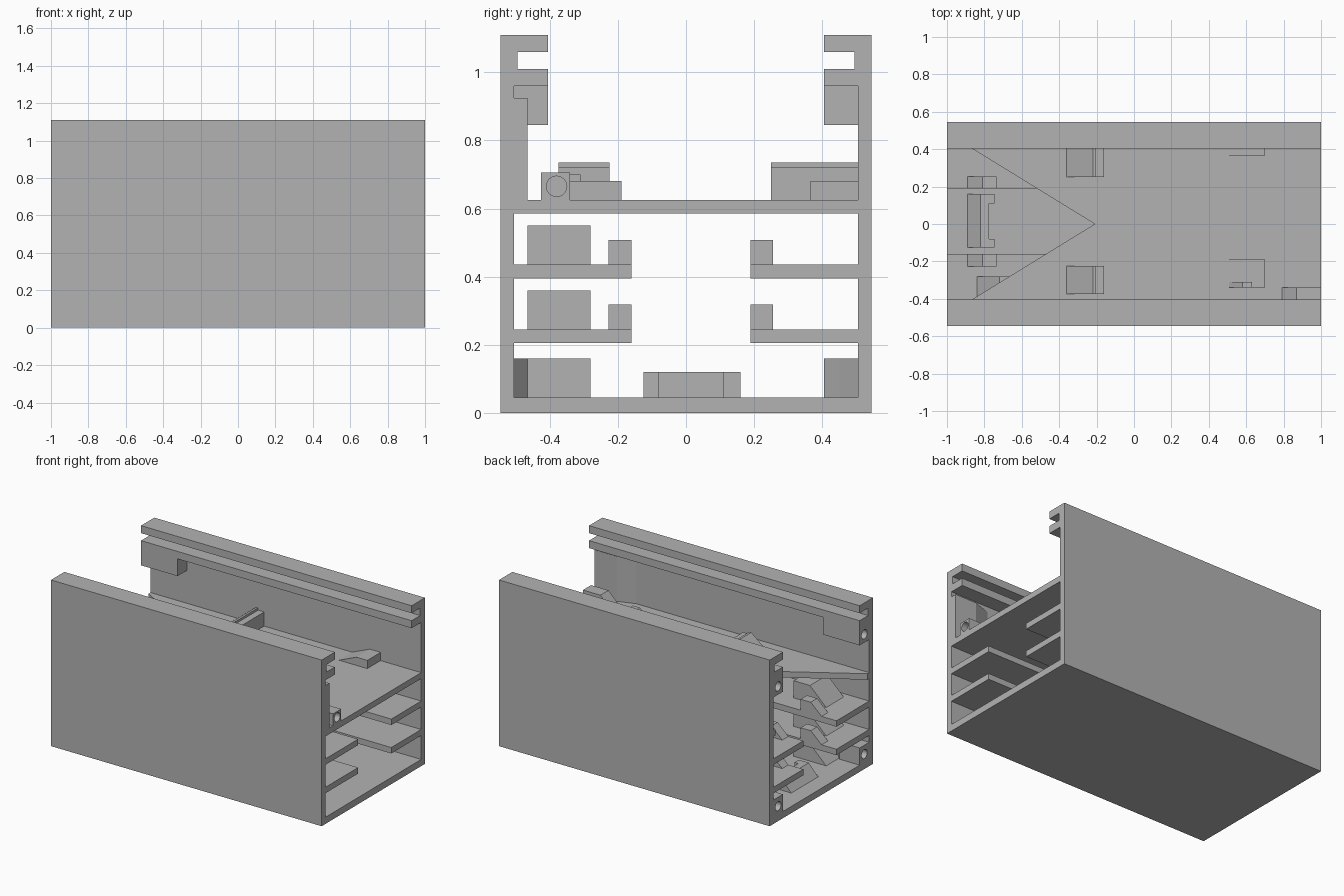
import bpy
import bmesh
from mathutils import Matrix, Vector

cube = bpy.data.objects.get("Cube")
if cube:
    bpy.data.objects.remove(cube, do_unlink=True)

# Single grey material
grey = bpy.data.materials.new("plain_grey")
grey.use_nodes = True
colour = (0.45, 0.45, 0.45, 1)
grey.diffuse_color = colour
grey.node_tree.nodes["Principled BSDF"].inputs["Base Color"].default_value = colour

INNER = 0.505    # inside face of the side walls
DECK = 0.625     # top of the upper deck
BASE = 0.045     # top of the base plate


def prism(name, points, axis, lo, hi):
    """Extrude a flat outline along one axis, from lo to hi."""
    place = {"x": lambda a, b: (lo, a, b),
             "y": lambda a, b: (a, lo, b),
             "z": lambda a, b: (a, b, lo)}[axis]
    bm = bmesh.new()
    face = bm.faces.new([bm.verts.new(place(a, b)) for a, b in points])
    result = bmesh.ops.extrude_face_region(bm, geom=[face])
    moved = [v for v in result["geom"] if isinstance(v, bmesh.types.BMVert)]
    shift = Vector([hi - lo if axis == k else 0 for k in "xyz"])
    bmesh.ops.translate(bm, verts=moved, vec=shift)
    bmesh.ops.recalc_face_normals(bm, faces=bm.faces)
    mesh = bpy.data.meshes.new(name)
    bm.to_mesh(mesh)
    bm.free()
    mesh.materials.append(grey)
    obj = bpy.data.objects.new(name, mesh)
    bpy.context.collection.objects.link(obj)
    return obj


def box(name, x, y, z):
    return prism(name, [(x[0], z[0]), (x[1], z[0]), (x[1], z[1]), (x[0], z[1])],
                 "y", y[0], y[1])


def ramp(name, x_foot, x_crest, x_end, y, z):
    """Block with a sloping face on its -x side."""
    return prism(name, [(x_foot, z[0]), (x_crest, z[1]), (x_end, z[1]), (x_end, z[0])],
                 "y", y[0], y[1])


def drill(obj, x, y, z, depth):
    """Round blind hole running along x from an end face."""
    mesh = bpy.data.meshes.new("hole_cutter")
    bm = bmesh.new()
    bmesh.ops.create_cone(bm, cap_ends=True, segments=24, radius1=0.03,
                          radius2=0.03, depth=2 * depth,
                          matrix=Matrix.Translation((x, y, z))
                          @ Matrix.Rotation(1.5708, 4, "Y"))
    bm.to_mesh(mesh)
    bm.free()
    mesh.materials.append(grey)
    cutter = bpy.data.objects.new("hole_cutter", mesh)
    bpy.context.collection.objects.link(cutter)
    cutter.hide_render = True
    cutter.hide_set(True)
    cutter.display_type = "WIRE"
    mod = obj.modifiers.new("hole", "BOOLEAN")
    mod.object = cutter
    mod.solver = "EXACT"


# Channel: base, side walls and the grooved lips, as one extruded section
half = [(0.545, 0), (0.545, 1.11), (0.405, 1.11), (0.405, 1.06), (0.495, 1.06),
        (0.495, 1.01), (0.405, 1.01), (0.405, 0.96), (INNER, 0.96), (INNER, BASE)]
prism("channel_body", half + [(-y, z) for y, z in reversed(half)], "x", -1, 1)

# Upper deck with a V cut at one end
prism("upper_deck", [(1, -INNER), (1, INNER), (-1, INNER), (-1, 0.486),
                     (-0.21, 0), (-1, -0.486), (-1, -INNER)], "z", 0.585, DECK)

# Two levels of side shelves, each with a small stop on its inner edge
for level, z in (("lower", 0.205), ("middle", 0.395)):
    top = z + 0.04
    box(level + "_right_shelf", (-1, 1), (-INNER, -0.16), (z, top))
    box(level + "_left_shelf", (-1, 1), (0.19, INNER), (z, top))
    ramp(level + "_right_stop", -0.89, -0.81, -0.735, (-0.228, -0.16), (top, top + 0.073))
    ramp(level + "_left_stop", -0.89, -0.81, -0.735, (0.19, 0.255), (top, top + 0.073))

# Large ramped catch on each of the three levels
for level, z in (("base", BASE), ("lower", 0.245), ("middle", 0.435)):
    ramp(level + "_catch", -0.84, -0.72, -0.6, (-0.465, -0.28), (z, z + 0.115))

# Wide stop on the base, with two short arms
ramp("base_stop", -0.89, -0.82, -0.775, (-0.125, 0.16), (BASE, 0.12))
for side, y in (("right", (-0.125, -0.08)), ("left", (0.11, 0.16))):
    box(side + "_base_stop_arm", (-0.775, -0.745), y, (BASE, 0.12))

# Drilled corner bosses at the V-cut end
for side, s in (("left", 1), ("right", -1)):
    upper = box(side + "_upper_boss", (-1, -0.73),
                sorted((s * 0.405, s * INNER)), (0.845, 0.96))
    drill(upper, -1, s * 0.455, 0.9, 0.2)
    lower = prism(side + "_lower_boss",
                  [(-1, s * INNER), (-1, s * 0.405), (-0.85, s * 0.405),
                   (-0.8, s * 0.45), (-0.73, s * INNER)], "z", BASE, 0.16)
    drill(lower, -1, s * 0.455, 0.1, 0.12)

# Stepped catches on the deck
for side, y in (("right", (-0.375, -0.225)), ("left", (0.25, INNER))):
    prism(side + "_deck_catch",
          [(-0.36, DECK), (-0.22, 0.735), (-0.205, 0.735), (-0.205, 0.72),
           (-0.16, 0.72), (-0.16, DECK)], "y", y[0], y[1])

# Low ramped clips on the deck
for side, y in (("right", (-0.34, -0.19)), ("left", (0.365, INNER))):
    ramp(side + "_deck_clip", 0.49, 0.62, 0.7, y, (DECK, 0.68))
ramp("right_clip_rib", 0.5, 0.58, 0.63, (-0.34, -0.31), (DECK, 0.7))

# Drilled hinge block and wall pad at the open end
hinge = ramp("hinge_block", 0.79, 0.87, 1, (-0.425, -0.34), (DECK, 0.705))
drill(hinge, 1, -0.38, 0.665, 0.1)
prism("wall_pad", [(1, -INNER), (1, -0.465), (0.84, -0.465), (0.72, -INNER)],
      "z", DECK, 0.925)
